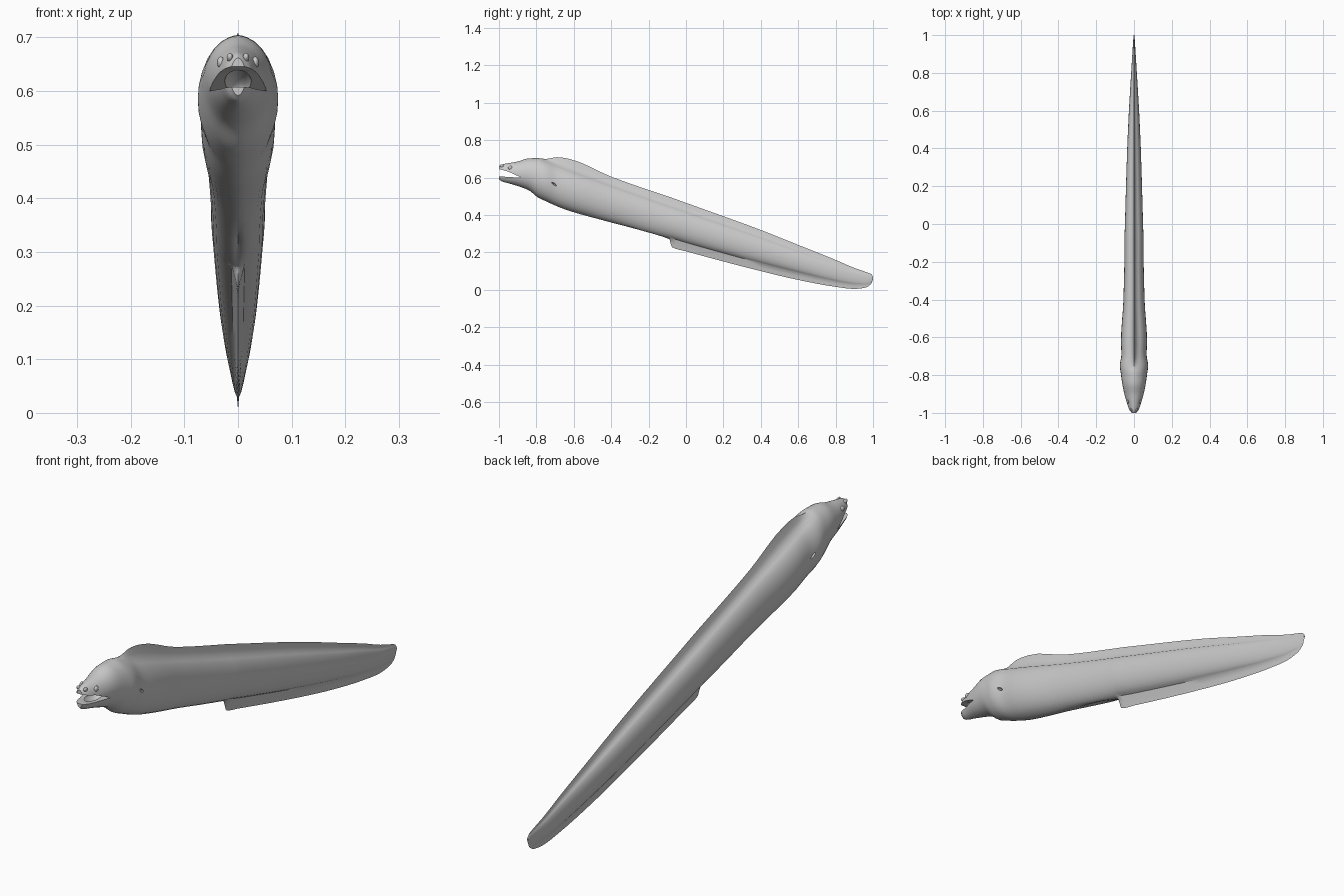
import bpy, bmesh, math
from mathutils import Vector

cube = bpy.data.objects.get("Cube")
if cube:
    bpy.data.objects.remove(cube, do_unlink=True)

skin = bpy.data.materials.new("grey skin")
skin.use_nodes = True
grey = (0.6, 0.6, 0.6, 1)
skin.diffuse_color = grey
skin.node_tree.nodes["Principled BSDF"].inputs["Base Color"].default_value = grey

# Stations along the body: y, fin crest, back, half width, belly, lower fin edge
STATIONS = [
    (-1, .662, .661, .014, .592, .591),
    (-.985, .67, .669, .026, .581, .58),
    (-.95, .677, .676, .037, .571, .57),
    (-.9, .686, .685, .051, .556, .555),
    (-.84, .703, .702, .063, .533, .532),
    (-.79, .704, .703, .07, .494, .493),
    (-.75, .7, .693, .075, .475, .474),
    (-.69, .709, .672, .067, .448, .447),
    (-.62, .699, .647, .069, .422, .421),
    (-.4, .605, .565, .056, .361, .36),
    (-.09, .497, .455, .05, .275, .272),
    (-.075, .492, .45, .05, .272, .228),
    (0, .465, .424, .048, .25, .206),
    (.4, .32, .285, .036, .14, .1),
    (.6, .24, .212, .027, .09, .053),
    (.8, .16, .14, .015, .045, .016),
    (.9, .117, .103, .009, .03, .005),
    (.96, .096, .087, .005, .028, .012),
    (.99, .084, .078, .003, .04, .032),
    (1, .072, .07, .002, .06, .057),
]
STEPS = 4
RIBS = 14


def slope(i, k):
    """Monotone tangent of column k at station i."""
    if i == 0 or i == len(STATIONS) - 1:
        return None
    a, b, c = STATIONS[i - 1:i + 2]
    d0 = (b[k] - a[k]) / (b[0] - a[0])
    d1 = (c[k] - b[k]) / (c[0] - b[0])
    return 2 * d0 * d1 / (d0 + d1) if d0 * d1 > 0 else 0


def blend(i, t):
    """Smoothly interpolated station between i and i + 1."""
    a, b = STATIONS[i], STATIONS[i + 1]
    h = b[0] - a[0]
    row = [a[0] + t * h]
    for k in range(1, len(a)):
        chord = (b[k] - a[k]) / h
        m0, m1 = slope(i, k), slope(i + 1, k)
        m0 = chord if m0 is None else m0
        m1 = chord if m1 is None else m1
        u = 1 - t
        row.append(a[k] * u * u * (1 + 2 * t) + b[k] * t * t * (3 - 2 * t)
                   + h * t * u * (m0 * u - m1 * t))
    return row


def section(y, crest, back, w, belly, keel):
    """Closed oval section with a dorsal ridge and a lower ridge."""
    mid, half = (back + belly) / 2, (back - belly) / 2
    side = [(.1 * w, back + .4 * (crest - back))]
    for j in range(1, RIBS):
        a = .25 + (math.pi - .5) * (j - 1) / (RIBS - 2)
        side.append((w * math.sin(a), mid + half * math.cos(a)))
    side.append((.1 * w, belly + .5 * (keel - belly)))
    loop = [(0, crest)] + side + [(0, keel)] + [(-x, z) for x, z in reversed(side)]
    return [Vector((x, y, z)) for x, z in loop]


def finish(name, bm):
    bmesh.ops.recalc_face_normals(bm, faces=bm.faces)
    mesh = bpy.data.meshes.new(name)
    bm.to_mesh(mesh)
    bm.free()
    mesh.materials.append(skin)
    obj = bpy.data.objects.new(name, mesh)
    bpy.context.collection.objects.link(obj)
    return obj


def smooth(obj, angle=40):
    bpy.ops.object.select_all(action="DESELECT")
    obj.select_set(True)
    bpy.context.view_layer.objects.active = obj
    bpy.ops.object.shade_smooth_by_angle(angle=math.radians(angle))


def ellipsoid(name, centre, radii, tilt=0):
    bm = bmesh.new()
    bmesh.ops.create_uvsphere(bm, u_segments=16, v_segments=10, radius=1)
    obj = finish(name, bm)
    obj.location, obj.scale, obj.rotation_euler = centre, radii, (tilt, 0, 0)
    return obj


def carve(target, cutter):
    """Subtract the cutter from the target and drop the cutter."""
    cutter.hide_render = True
    bpy.context.view_layer.objects.active = target
    mod = target.modifiers.new("cut", "BOOLEAN")
    mod.operation, mod.solver, mod.object = "DIFFERENCE", "EXACT", cutter
    bpy.ops.object.modifier_apply(modifier=mod.name)
    bpy.data.objects.remove(cutter, do_unlink=True)


# Body with head, dorsal fin and lower fin as one loft
rows = [blend(i, s / STEPS) for i in range(len(STATIONS) - 1) for s in range(STEPS)]
rows.append(STATIONS[-1])
bm = bmesh.new()
rings = [[bm.verts.new(p) for p in section(*row)] for row in rows]
for r0, r1 in zip(rings, rings[1:]):
    for j in range(len(r0)):
        k = (j + 1) % len(r0)
        bm.faces.new((r0[j], r0[k], r1[k], r1[j]))
bm.faces.new(rings[0])
bm.faces.new(rings[-1])
body = finish("body", bm)

# Open mouth: a wedge between the jaws, then a hollow palate
bm = bmesh.new()
wedge = [(-1.03, .654), (-.95, .632), (-.88, .6), (-.95, .603), (-1.03, .61)]
left, right = [[bm.verts.new((x, y, z)) for y, z in wedge] for x in (.1, -.1)]
bm.faces.new(left)
bm.faces.new(right)
for j in range(len(wedge)):
    k = (j + 1) % len(wedge)
    bm.faces.new((left[j], left[k], right[k], right[j]))
carve(body, finish("mouth_cutter", bm))
carve(body, ellipsoid("palate_cutter", (0, -.925, .613), (.026, .058, .024), -.3))

# Gill slits, eyes and nostril tubes on both sides
for side, label in ((1, "left"), (-1, "right")):
    carve(body, ellipsoid("gill_cutter", (side * .068, -.705, .565), (.012, .016, .005), -.6))
    smooth(ellipsoid(label + "_eye", (side * .032, -.94, .653), (.007, .011, .011)))
    smooth(ellipsoid(label + "_nostril", (side * .015, -.984, .662), (.006, .011, .008), -.4))

smooth(body)
